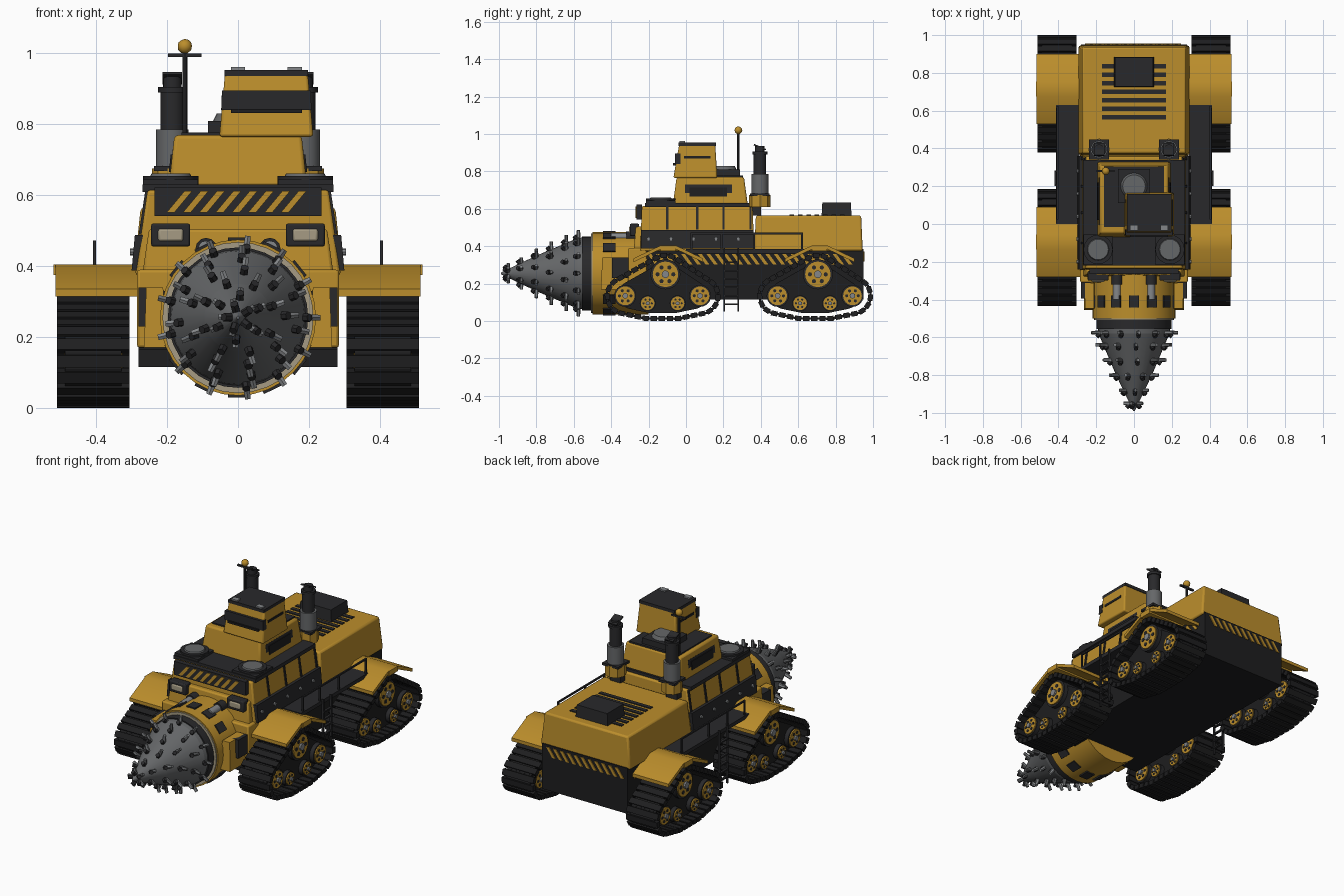
import bpy, bmesh, math
from math import sin, cos, pi, radians
from mathutils import Vector, Matrix
from mathutils.geometry import convex_hull_2d

cube = bpy.data.objects.get("Cube")
if cube:
    bpy.data.objects.remove(cube, do_unlink=True)


def material(name, *rgb):
    m = bpy.data.materials.new(name)
    m.use_nodes = True
    m.diffuse_color = (*rgb, 1)
    m.node_tree.nodes["Principled BSDF"].inputs["Base Color"].default_value = (*rgb, 1)
    return m


YELLOW = material("machine yellow", 0.5, 0.27, 0.025)
BLACK = material("rubber black", 0.013, 0.013, 0.014)
DARK = material("dark panel", 0.022, 0.022, 0.024)
STEEL = material("drill steel", 0.13, 0.135, 0.14)
GREY = material("pale metal", 0.23, 0.24, 0.25)
SAND = material("sand ring", 0.38, 0.33, 0.23)


class Part:
    """One object gathered from simple solids."""
    def __init__(self, name, bevel=0):
        self.name, self.bevel, self.bm, self.mats = name, bevel, bmesh.new(), []

    def paint(self, verts, mat):
        if mat not in self.mats:
            self.mats.append(mat)
        for f in {f for v in verts for f in v.link_faces}:
            f.material_index = self.mats.index(mat)

    def box(self, c, s, mat, top=(1, 1), shift=(0, 0), rot=None):
        vs = bmesh.ops.create_cube(self.bm, size=1)["verts"]
        for v in vs:
            up = v.co.z > 0
            v.co = Vector(v.co[i] * s[i] for i in range(3))
            if up:
                v.co.x = v.co.x * top[0] + shift[0]
                v.co.y = v.co.y * top[1] + shift[1]
            v.co = Vector(c) + (rot @ v.co if rot else v.co)
        self.paint(vs, mat)

    def rod(self, a, b, r, mat, r2=None, seg=20):
        a, b = Vector(a), Vector(b)
        d = b - a
        q = Vector((0, 0, 1)).rotation_difference(d).to_matrix().to_4x4()
        vs = bmesh.ops.create_cone(self.bm, cap_ends=True, segments=seg, radius1=r,
                                   radius2=r if r2 is None else r2, depth=d.length,
                                   matrix=Matrix.Translation((a + b) / 2) @ q)["verts"]
        self.paint(vs, mat)

    def prism(self, profile, x0, x1, mat):
        rings = [[self.bm.verts.new((x, y, z)) for y, z in profile] for x in (x0, x1)]
        for ring in rings:
            self.bm.faces.new(ring)
        for i in range(len(profile)):
            self.bm.faces.new((rings[0][i - 1], rings[0][i], rings[1][i], rings[1][i - 1]))
        self.paint(rings[0] + rings[1], mat)

    def done(self, loc=(0, 0, 0)):
        bmesh.ops.recalc_face_normals(self.bm, faces=self.bm.faces)
        me = bpy.data.meshes.new(self.name)
        self.bm.to_mesh(me)
        for m in self.mats:
            me.materials.append(m)
        ob = bpy.data.objects.new(self.name, me)
        bpy.context.collection.objects.link(ob)
        ob.location = loc
        for o in bpy.context.selected_objects:
            o.select_set(False)
        ob.select_set(True)
        bpy.context.view_layer.objects.active = ob
        bpy.ops.object.shade_smooth_by_angle(angle=radians(35))
        if self.bevel:
            b = ob.modifiers.new("soft edges", "BEVEL")
            b.width, b.segments = self.bevel, 2
        return ob


# Track unit: triangular loop of pads round five wheels, used four times
wheels = [(0.015, 0.25, 0.115, 0.068), (-0.2, 0.135, 0.11, 0.05), (0.2, 0.135, 0.11, 0.05),
          (-0.08, 0.095, 0.095, 0.036), (0.08, 0.095, 0.095, 0.036)]
cloud = [Vector((y + (r - 0.014) * cos(a * pi / 24), z + (r - 0.014) * sin(a * pi / 24)))
         for y, z, r, _ in wheels for a in range(48)]
loop = [cloud[i] for i in convex_hull_2d(cloud)]
track = Part("track_unit")
length = sum((loop[i] - loop[i - 1]).length for i in range(len(loop)))
count = 34
step, travelled = length / count, 0
for i in range(len(loop)):
    a, b = loop[i - 1], loop[i]
    seg = (b - a).length
    k = math.ceil(travelled / step - 1e-6)
    while k * step < travelled + seg - 1e-6:
        p = a.lerp(b, (k * step - travelled) / seg)
        rot = Matrix.Rotation(math.atan2(b.y - a.y, b.x - a.x), 3, "X")
        track.box((0, p.x, p.y), (0.205, 0.034, 0.027), BLACK, rot=rot)
        track.box((0, p.x, p.y), (0.16, step * 1.1, 0.012), BLACK, rot=rot)
        k += 1
    travelled += seg
track.prism([(p.x * 0.8, 0.16 + (p.y - 0.16) * 0.8) for p in loop], -0.05, 0.05, BLACK)
for y, z, _, r in wheels:
    track.rod((-0.075, y, z), (0.075, y, z), r * 1.18, DARK, seg=24)
    track.rod((-0.082, y, z), (0.082, y, z), r, YELLOW, seg=24)
    track.rod((-0.094, y, z), (0.094, y, z), r * 0.3, GREY, seg=10)
    for k in range(6):
        cy, cz = y + 0.62 * r * cos(k * pi / 3), z + 0.62 * r * sin(k * pi / 3)
        track.rod((-0.085, cy, cz), (0.085, cy, cz), r * 0.17, DARK, seg=8)
first = track.done((0.408, -0.125, 0))
for x, y in ((-0.408, -0.125), (0.408, 0.69), (-0.408, 0.69)):
    twin = first.copy()
    twin.location = (x, y, 0)
    bpy.context.collection.objects.link(twin)

# Bent fenders over the tracks
arch = [(-0.185, 0.315), (-0.04, 0.385), (0.04, 0.385), (0.185, 0.315),
        (0.185, 0.335), (0.04, 0.405), (-0.04, 0.405), (-0.185, 0.335)]
for s in (-1, 1):
    for y, label in ((-0.095, "front"), (0.715, "rear")):
        f = Part(f"{label}_fender")
        f.prism(arch, s * 0.27, s * 0.515, YELLOW)
        f.box((s * 0.4, 0, 0.39), (0.24, 0.08, 0.03), YELLOW)
        f.done((0, y, 0))

# Chassis with hazard stripes
p = Part("chassis")
p.box((0, 0.33, 0.25), (0.56, 1.24, 0.27), BLACK)
for s in (-1, 1):
    for i in range(25):
        p.box((s * 0.281, -0.2 + i * 0.045, 0.33), (0.008, 0.02, 0.055), YELLOW, shift=(0, -0.04))
for i in range(11):
    p.box((-0.25 + i * 0.045, 0.951, 0.345), (0.02, 0.008, 0.055), YELLOW, shift=(0.04, 0))
p.done()

# Rear engine house, vents and intake box
p = Part("engine_house", 0.01)
p.box((0, 0.655, 0.47), (0.59, 0.58, 0.19), YELLOW, top=(0.93, 0.97))
p.done()
p = Part("engine_vents")
for i in range(7):
    p.box((0, 0.565 + i * 0.045, 0.566), (0.34, 0.024, 0.008), DARK)
p.box((0, 0.805, 0.6), (0.21, 0.16, 0.07), DARK, top=(0.95, 0.95))
p.done()

# Front hull, side bands, ribs and deck
p = Part("front_hull", 0.008)
p.box((0, 0.06, 0.495), (0.58, 0.61, 0.24), YELLOW, top=(0.88, 0.97))
p.box((0, -0.26, 0.28), (0.57, 0.1, 0.22), YELLOW)
p.box((0, -0.25, 0.44), (0.54, 0.06, 0.13), YELLOW, top=(0.93, 0.6))
p.done()
p = Part("hull_trim")
p.box((0, 0.06, 0.438), (0.6, 0.6, 0.1), DARK, top=(0.97, 1))
p.box((0, 0.06, 0.62), (0.54, 0.56, 0.022), DARK)
p.box((0, -0.262, 0.14), (0.56, 0.1, 0.05), BLACK)
for s in (-1, 1):
    for y in (-0.1, 0.06, 0.2, 0.345):
        p.box((s * 0.27, y, 0.55), (0.02, 0.012, 0.12), DARK, shift=(-s * 0.018, 0))
    for i in range(5):
        p.rod((s * 0.29, -0.2 + i * 0.12, 0.44), (s * 0.304, -0.2 + i * 0.12, 0.44), 0.01, GREY, seg=8)
p.done()

# Front hazard panel and headlights
p = Part("hazard_panel")
p.box((0, -0.25, 0.582), (0.47, 0.03, 0.08), DARK)
for i in range(8):
    p.box((-0.19 + i * 0.046, -0.266, 0.582), (0.022, 0.008, 0.06), YELLOW, shift=(0.05, 0))
p.done()
for s in (-1, 1):
    p = Part("headlight", 0.006)
    p.box((s * 0.19, -0.275, 0.488), (0.11, 0.05, 0.065), DARK)
    p.box((s * 0.19, -0.3, 0.488), (0.07, 0.012, 0.035), SAND)
    p.done()
    # Round hatches on the deck
    p = Part("deck_hatch")
    p.box((s * 0.19, -0.135, 0.632), (0.155, 0.16, 0.025), DARK)
    p.rod((s * 0.19, -0.135, 0.62), (s * 0.19, -0.135, 0.655), 0.078, DARK, seg=16)
    p.rod((s * 0.19, -0.135, 0.65), (s * 0.19, -0.135, 0.662), 0.06, STEEL, 0.054, 24)
    p.done()
    # Exhaust stacks
    x, y = s * 0.185, 0.395
    p = Part("exhaust_stack")
    p.box((x, 0.365, 0.59), (0.07, 0.07, 0.05), DARK)
    p.rod((x, y, 0.61), (x, y, 0.675), 0.058, YELLOW, seg=8)
    p.box((x, y, 0.675), (0.105, 0.105, 0.014), DARK)
    p.rod((x, y, 0.68), (x, y, 0.785), 0.046, STEEL)
    for z, r, h in ((0.775, 0.034, 0.13), (0.89, 0.04, 0.016), (0.9, 0.026, 0.035)):
        p.rod((x, y, z), (x, y, z + h), r, DARK)
    p.box((x, y, 0.93), (0.055, 0.07, 0.008), DARK, rot=Matrix.Rotation(-0.4, 3, "X"))
    p.done()
    # Walkway, railing and ladder
    p = Part("walkway")
    p.box((s * 0.35, 0.315, 0.373), (0.125, 0.63, 0.022), DARK)
    x = s * 0.405
    p.box((x, 0.325, 0.468), (0.009, 0.6, 0.009), DARK)
    for y in (0.03, 0.19, 0.365, 0.62):
        p.box((x, y, 0.42), (0.009, 0.01, 0.1), DARK)
    for y in (0.205, 0.28):
        p.box((s * 0.415, y, 0.22), (0.012, 0.009, 0.34), DARK)
    for i in range(6):
        p.box((s * 0.415, 0.2425, 0.09 + i * 0.045), (0.014, 0.08, 0.008), DARK)
    p.done()

# Lower cabin
p = Part("lower_cabin", 0.01)
p.box((0, 0.13, 0.697), (0.39, 0.4, 0.145), YELLOW, top=(0.92, 0.9))
p.done()
p = Part("lower_cabin_trim")
p.box((0, 0.145, 0.771), (0.32, 0.32, 0.012), DARK)
for s in (-1, 1):
    p.box((s * 0.186, 0.12, 0.69), (0.012, 0.25, 0.08), DARK, shift=(-s * 0.008, 0))
    p.box((s * 0.189, 0.12, 0.69), (0.012, 0.2, 0.05), BLACK, shift=(-s * 0.005, 0))
p.box((0, 0.2, 0.79), (0.17, 0.18, 0.04), DARK)
p.rod((0, 0.2, 0.8), (0, 0.2, 0.83), 0.075, STEEL, 0.06, 24)
p.done()

# Upper cabin, set to one side
p = Part("upper_cabin", 0.008)
p.box((0.08, 0.05, 0.855), (0.265, 0.235, 0.18), YELLOW, top=(0.88, 0.82), shift=(0, 0.01))
p.done()
p = Part("upper_cabin_trim")
p.box((0.08, -0.045, 0.868), (0.255, 0.03, 0.055), DARK, top=(0.98, 1))
p.box((0.08, -0.055, 0.838), (0.2, 0.03, 0.012), BLACK)
p.box((0.08, 0.06, 0.945), (0.235, 0.2, 0.018), DARK)
p.box((0.08, 0.06, 0.875), (0.252, 0.14, 0.014), BLACK)
for x in (0.0, 0.16):
    p.box((x, -0.02, 0.957), (0.04, 0.03, 0.01), GREY)
p.done()

# Beacon mast
p = Part("beacon_mast")
p.rod((-0.15, 0.28, 0.76), (-0.15, 0.28, 1.01), 0.007, DARK, seg=8)
p.box((-0.15, 0.28, 0.995), (0.095, 0.012, 0.01), DARK)
ball = bmesh.ops.create_icosphere(p.bm, subdivisions=2, radius=0.021,
                                  matrix=Matrix.Translation((-0.15, 0.28, 1.02)))
p.paint(ball["verts"], YELLOW)
p.done()

# Drill mount and drum
Z = 0.255
p = Part("drill_drum")
p.rod((0, -0.2, Z), (0, -0.5, Z), 0.22, YELLOW, seg=32)
p.rod((0, -0.49, Z), (0, -0.508, Z), 0.213, SAND, seg=32)
p.rod((0, -0.49, Z), (0, -0.556, Z), 0.198, DARK, seg=32)
for k in range(14):
    rot = Matrix.Rotation(k * 2 * pi / 14, 3, "Y")
    p.box(Vector((0, -0.41, Z)) + rot @ Vector((0, 0, 0.218)), (0.055, 0.065, 0.016), DARK, rot=rot)
for s in (-1, 1):
    p.box((s * 0.235, -0.38, 0.255), (0.06, 0.15, 0.17), YELLOW, top=(0.8, 0.9))
    p.box((s * 0.255, -0.34, 0.285), (0.05, 0.11, 0.11), DARK)
    p.rod((s * 0.09, -0.25, 0.45), (s * 0.09, -0.4, 0.45), 0.022, GREY, seg=12)
    p.rod((s * 0.09, -0.25, 0.45), (s * 0.09, -0.32, 0.45), 0.03, DARK, seg=12)
p.done()

# Drill cone with rows of teeth
p = Part("drill_cone")
rings = [(-0.55, 0.192), (-0.58, 0.188), (-0.8, 0.095), (-0.99, 0.004)]
for (y0, r0), (y1, r1) in zip(rings, rings[1:]):
    p.rod((0, y0, Z), (0, y1, Z), r0, STEEL, r1, 32)
p.done()
p = Part("drill_teeth")
rows = [(-0.575, 0.187, 13), (-0.64, 0.16, 11), (-0.72, 0.127, 9),
        (-0.8, 0.093, 8), (-0.88, 0.055, 6), (-0.95, 0.025, 5)]
for j, (y, r, n) in enumerate(rows):
    for k in range(n):
        a = 2 * pi * k / n + j * 0.37
        out = Vector((cos(a), 0, sin(a)))
        base, reach = Vector((0, y, Z)) + out * r, 0.045 if j < 4 else 0.03
        p.rod(base - out * 0.02, base + out * reach, 0.012, GREY if k % 2 else STEEL, 0.009, 6)
        p.rod(base - out * 0.01, base + out * 0.015 + Vector((0, -0.022, 0)), 0.012, DARK, seg=6)
p.done()
